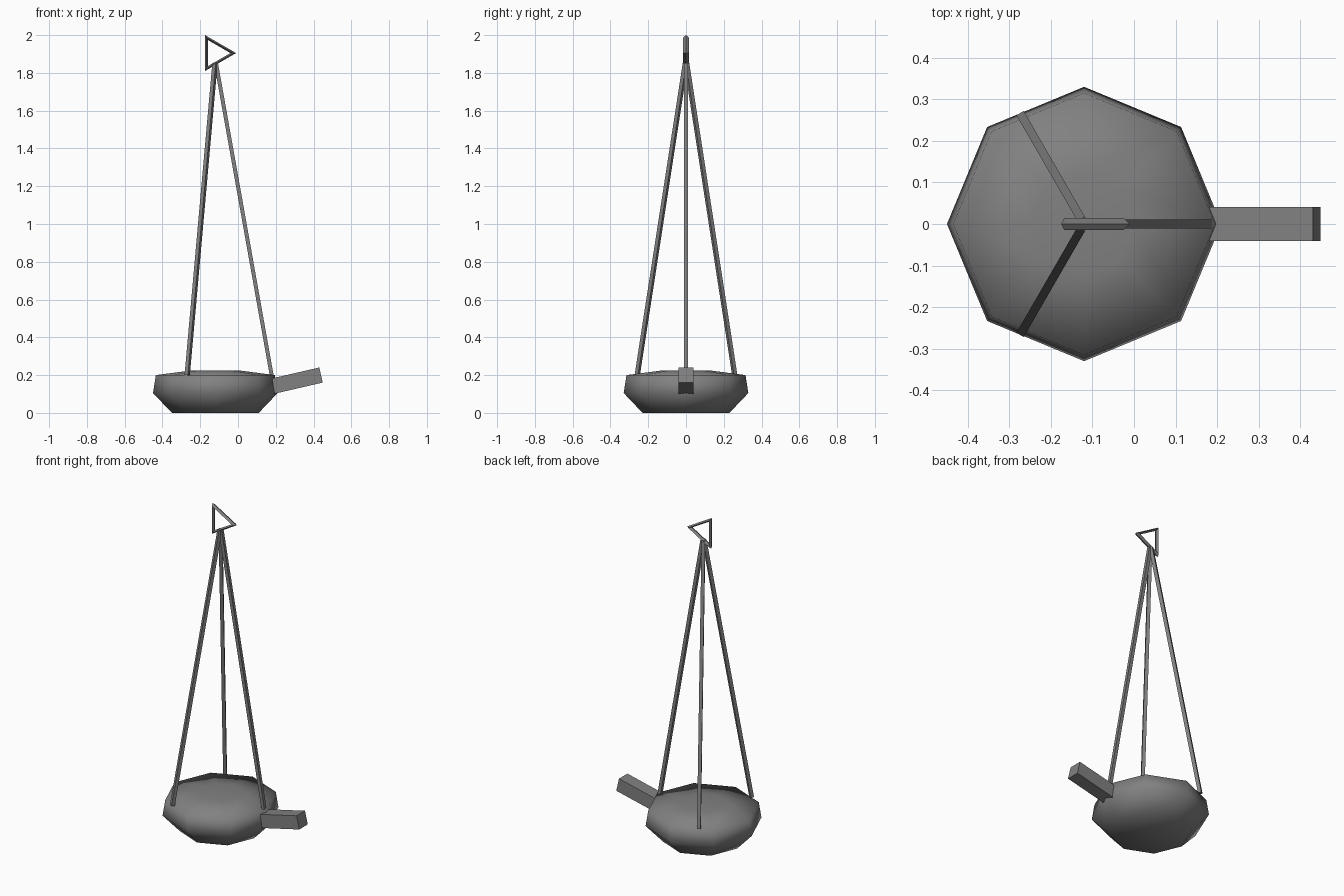
import bpy, bmesh
from math import cos, sin, pi, radians
from mathutils import Vector, Matrix

if "Cube" in bpy.data.objects:
    bpy.data.objects.remove(bpy.data.objects["Cube"])

CX = -0.12  # axis of the bowl and stand


def material(name, value):
    mat = bpy.data.materials.new(name)
    mat.diffuse_color = (value, value, value, 1)
    mat.use_nodes = True
    mat.node_tree.nodes["Principled BSDF"].inputs["Base Color"].default_value = mat.diffuse_color
    return mat


IRON = material("dark_iron", 0.22)


def add_object(name, bm):
    bmesh.ops.recalc_face_normals(bm, faces=bm.faces)
    mesh = bpy.data.meshes.new(name)
    bm.to_mesh(mesh)
    bm.free()
    ob = bpy.data.objects.new(name, mesh)
    bpy.context.collection.objects.link(ob)
    ob.data.materials.append(IRON)
    return ob


def lathe(name, profile, sides):
    """Stack rings of (radius, z) and cap both ends."""
    bm = bmesh.new()
    rings = [[bm.verts.new((CX + r * cos(2 * pi * i / sides), r * sin(2 * pi * i / sides), z))
              for i in range(sides)] for r, z in profile]
    for a, b in zip(rings, rings[1:]):
        for i in range(sides):
            j = (i + 1) % sides
            bm.faces.new((a[i], a[j], b[j], b[i]))
    bm.faces.new(rings[0])
    bm.faces.new(rings[-1])
    return add_object(name, bm)


def rod(name, start, end, radius):
    """Square bar with one flat side facing outward."""
    start, end = Vector(start), Vector(end)
    d = end - start
    bm = bmesh.new()
    bmesh.ops.create_cone(bm, cap_ends=True, segments=4, radius1=radius, radius2=radius,
                          depth=d.length, matrix=Matrix.Rotation(pi / 4, 4, 'Z'))
    ob = add_object(name, bm)
    ob.location = (start + end) / 2
    ob.rotation_euler = d.to_track_quat('Z', 'Y').to_euler()


# Octagonal bowl with a shallow domed filling
bowl = lathe("bowl", [(0.23, 0), (0.33, 0.105), (0.315, 0.2), (0.125, 0.225)], 8)
bowl.data.shade_smooth()

# Three hanging rods meeting at the top
for k in range(3):
    a = 2 * pi * k / 3
    rod(f"hanging_rod_{k + 1}", (CX + 0.298 * cos(a), 0.298 * sin(a), 0.2),
        (CX + 0.004 * cos(a), 0.004 * sin(a), 1.85), 0.0145)

# Triangular hook ring
bpy.ops.mesh.primitive_torus_add(major_segments=3, minor_segments=4, major_radius=0.095,
                                 minor_radius=0.015, location=(CX, 0, 1.905),
                                 rotation=(radians(90), 0, 0))
ring = bpy.context.object
ring.name = "hook_ring"
ring.data.materials.append(IRON)

# Tilted handle
bpy.ops.mesh.primitive_cube_add(size=1, location=(0.308, 0, 0.17),
                                rotation=(0, radians(-13), 0))
handle = bpy.context.object
handle.name = "handle"
handle.scale = (0.27, 0.082, 0.082)
handle.data.materials.append(IRON)
